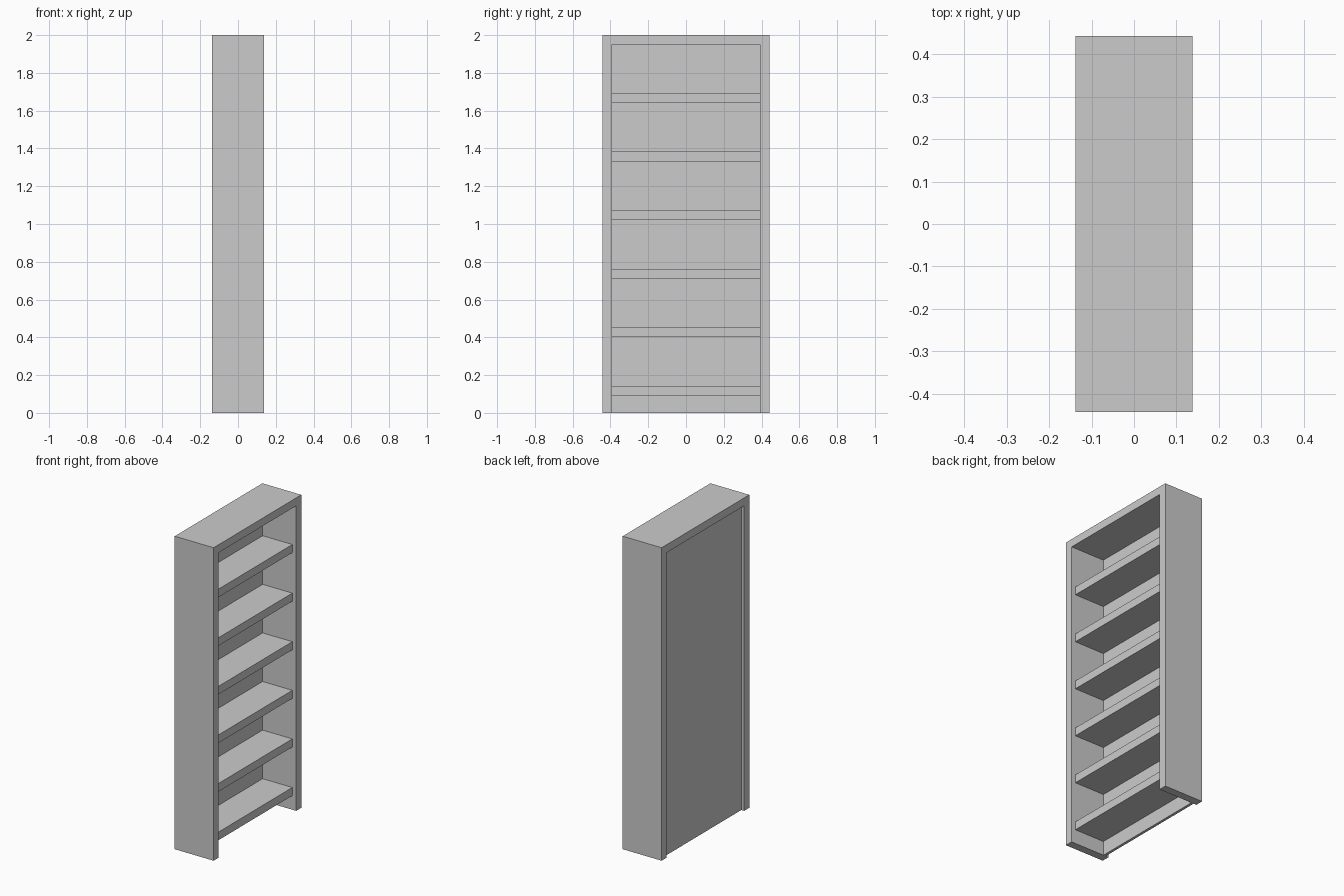
import bpy, bmesh

if "Cube" in bpy.data.objects:
    bpy.data.objects.remove(bpy.data.objects["Cube"])

W, D, H, T = 0.4425, 0.1375, 2.0, 0.051   # half width (y), half depth (x), height, board
INNER = W - T


def extrude_profile(name, profile, x0, x1):
    """Extrude a closed (y, z) outline along x from x0 to x1."""
    bm = bmesh.new()
    face = bm.faces.new([bm.verts.new((x0, y, z)) for y, z in profile])
    ext = bmesh.ops.extrude_face_region(bm, geom=[face])
    moved = [v for v in ext["geom"] if isinstance(v, bmesh.types.BMVert)]
    bmesh.ops.translate(bm, verts=moved, vec=(x1 - x0, 0, 0))
    bmesh.ops.recalc_face_normals(bm, faces=bm.faces)
    mesh = bpy.data.meshes.new(name)
    bm.to_mesh(mesh)
    bm.free()
    obj = bpy.data.objects.new(name, mesh)
    bpy.context.collection.objects.link(obj)
    return obj


def board(name, z0, z1, x0, x1):
    return extrude_profile(
        name, [(-INNER, z0), (INNER, z0), (INNER, z1), (-INNER, z1)], x0, x1)


# Outer frame: two sides and the top in one piece
extrude_profile("frame", [(-W, 0), (-INNER, 0), (-INNER, H - T), (INNER, H - T),
                          (INNER, 0), (W, 0), (W, H), (-W, H)], -D, D)

# Back panel, set slightly in from the rear edge
board("back_panel", 0, H - T, -0.117, -0.10)

# Six evenly spaced shelves, set back from the open side
for i in range(6):
    z = 0.09 + i * 0.3105
    board(f"shelf_{i + 1}", z, z + 0.052, -0.10, 0.11)
